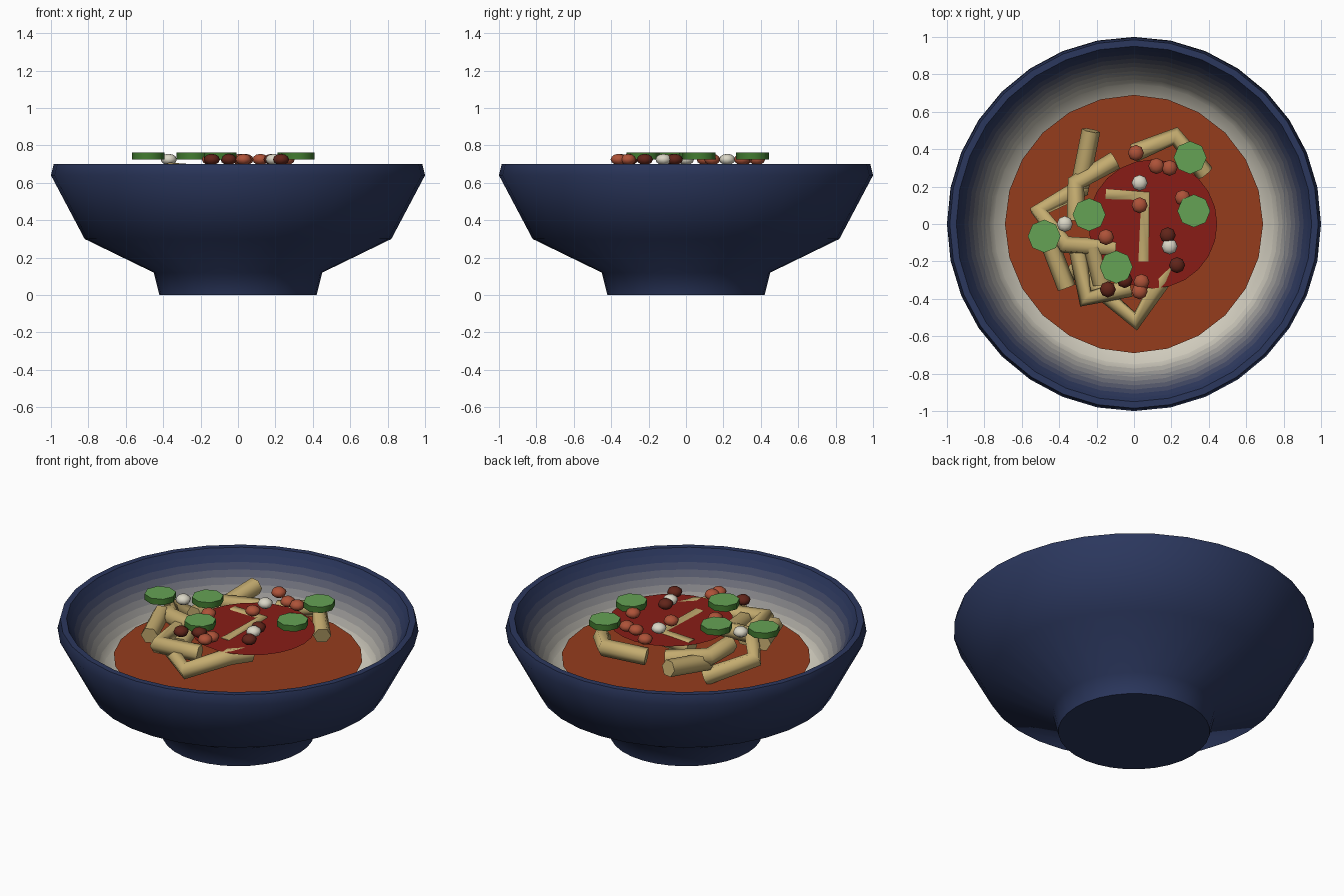
import bpy, bmesh, math
from mathutils import Vector

if "Cube" in bpy.data.objects:
    bpy.data.objects.remove(bpy.data.objects["Cube"])


def material(name, r, g, b):
    m = bpy.data.materials.new(name)
    m.diffuse_color = (r, g, b, 1)
    m.use_nodes = True
    m.node_tree.nodes["Principled BSDF"].inputs["Base Color"].default_value = m.diffuse_color
    return m


NAVY, CREAM = Vector((0.024, 0.038, 0.11)), Vector((0.62, 0.59, 0.50))
STEPS = 8
navy = material("navy_glaze", *NAVY)
wall_mats = [material(f"glaze_{i}", *NAVY.lerp(CREAM, ((i + 0.5) / STEPS) ** 1.8)) for i in range(STEPS)]
cream = material("cream_glaze", *CREAM)
broth_mat = material("broth", 0.30, 0.045, 0.012)
sauce_mat = material("sauce", 0.25, 0.012, 0.008)
pasta_mat = material("pasta", 0.55, 0.41, 0.16)
bean_mats = {"red": material("red_bean", 0.42, 0.085, 0.04),
             "dark": material("dark_bean", 0.12, 0.018, 0.01),
             "white": material("white_bean", 0.70, 0.67, 0.56)}
green_mat = material("green_skin", 0.055, 0.20, 0.03)
pale_mat = material("green_flesh", 0.13, 0.36, 0.09)


def add_object(name, bm, mats, smooth=None):
    bmesh.ops.recalc_face_normals(bm, faces=bm.faces)
    me = bpy.data.meshes.new(name)
    bm.to_mesh(me)
    bm.free()
    for m in mats:
        me.materials.append(m)
    ob = bpy.data.objects.new(name, me)
    bpy.context.collection.objects.link(ob)
    if smooth:
        bpy.ops.object.select_all(action='DESELECT')
        ob.select_set(True)
        bpy.context.view_layer.objects.active = ob
        bpy.ops.object.shade_smooth_by_angle(angle=math.radians(smooth))
    return ob


def lathe(name, profile, indices, mats, sides, smooth):
    bm = bmesh.new()
    rings = []
    for r, z in profile:
        n = sides if r else 1
        rings.append([bm.verts.new((r * math.cos(2 * math.pi * i / sides),
                                    r * math.sin(2 * math.pi * i / sides), z)) for i in range(n)])
    for a, b, idx in zip(rings, rings[1:], indices):
        for i in range(sides):
            j = (i + 1) % sides
            corners = [a[i % len(a)], a[j % len(a)], b[j % len(b)], b[i % len(b)]]
            f = bm.faces.new(list(dict.fromkeys(corners)))
            f.material_index = idx
    return add_object(name, bm, mats, smooth)


def disc(name, x, y, z, r, sides, mat):
    bm = bmesh.new()
    bmesh.ops.create_circle(bm, cap_ends=True, radius=r, segments=sides)
    ob = add_object(name, bm, [mat])
    ob.location = (x, y, z)


# bowl: outer profile, rim, then inner wall fading from navy to cream
outer = [(0, 0), (0.42, 0), (0.45, 0.12), (0.82, 0.30), (1.0, 0.64), (0.985, 0.70), (0.95, 0.70), (0.93, 0.665)]
inner = [(0.93 - 0.18 * k / STEPS, 0.665 - 0.28 * k / STEPS) for k in range(1, STEPS + 1)]
profile = outer + inner + [(0.62, 0.30), (0, 0.26)]
lathe("bowl", profile, [0] * 7 + list(range(1, STEPS + 1)) + [STEPS + 1] * 2,
      [navy] + wall_mats + [cream], 32, 50)

# broth and the thick sauce on top
disc("broth", 0, 0, 0.47, 0.69, 24, broth_mat)
disc("red_sauce", 0.10, 0, 0.67, 0.345, 24, sauce_mat)

# pasta tubes as bent paths
paths = [
    [(-0.23, 0.50, 0.655), (-0.29, 0.20, 0.60)],
    [(-0.10, 0.34, 0.62), (-0.31, 0.22, 0.64), (-0.31, 0.02, 0.64)],
    [(-0.27, 0.20, 0.50), (-0.51, 0.07, 0.62), (-0.37, -0.11, 0.66), (-0.10, -0.13, 0.64)],
    [(-0.46, -0.08, 0.65), (-0.36, -0.34, 0.635)],
    [(-0.30, -0.13, 0.62), (-0.26, -0.40, 0.63), (-0.02, -0.34, 0.62)],
    [(-0.34, -0.22, 0.56), (0.01, -0.52, 0.59), (0.15, -0.30, 0.63), (0.21, -0.18, 0.62)],
    [(0.0, 0.38, 0.62), (0.22, 0.47, 0.65), (0.38, 0.27, 0.60)],
    [(-0.22, -0.12, 0.65), (-0.17, -0.32, 0.62)],
    [(-0.15, 0.16, 0.63), (0.06, 0.15, 0.635), (0.05, -0.20, 0.63)],
]
for n, path in enumerate(paths):
    cu = bpy.data.curves.new(f"pasta_tube_{n}", 'CURVE')
    cu.dimensions = '3D'
    cu.bevel_depth = 0.05
    cu.bevel_resolution = 1
    cu.use_fill_caps = True
    sp = cu.splines.new('POLY')
    sp.points.add(len(path) - 1)
    for p, co in zip(sp.points, path):
        p.co = (*co, 1)
    cu.materials.append(pasta_mat)
    bpy.context.collection.objects.link(bpy.data.objects.new(f"pasta_tube_{n}", cu))

# beans
beans = {
    "red": [(0.01, 0.38), (0.12, 0.31), (0.19, 0.30), (0.26, 0.14), (0.03, 0.10),
            (-0.15, -0.07), (0.04, -0.31), (0.03, -0.36)],
    "dark": [(0.18, -0.06), (0.23, -0.22), (-0.05, -0.30), (-0.14, -0.35)],
    "white": [(0.03, 0.22), (-0.37, 0.0), (0.19, -0.12)],
}
for kind, spots in beans.items():
    for n, (x, y) in enumerate(spots):
        bm = bmesh.new()
        bmesh.ops.create_uvsphere(bm, u_segments=8, v_segments=6, radius=0.043)
        bmesh.ops.scale(bm, vec=(1, 1, 0.7), verts=bm.verts)
        add_object(f"{kind}_bean_{n}", bm, [bean_mats[kind]], 60).location = (x, y, 0.725)

# green vegetable slices
for n, (x, y) in enumerate([(0.30, 0.355), (0.32, 0.07), (-0.24, 0.05), (-0.48, -0.065), (-0.095, -0.23)]):
    ob = lathe(f"green_slice_{n}", [(0, -0.018), (0.088, -0.018), (0.088, 0.018), (0.05, 0.018), (0, 0.018)],
               [0, 0, 1, 1], [green_mat, pale_mat], 8, 50)
    ob.location = (x, y, 0.743)
